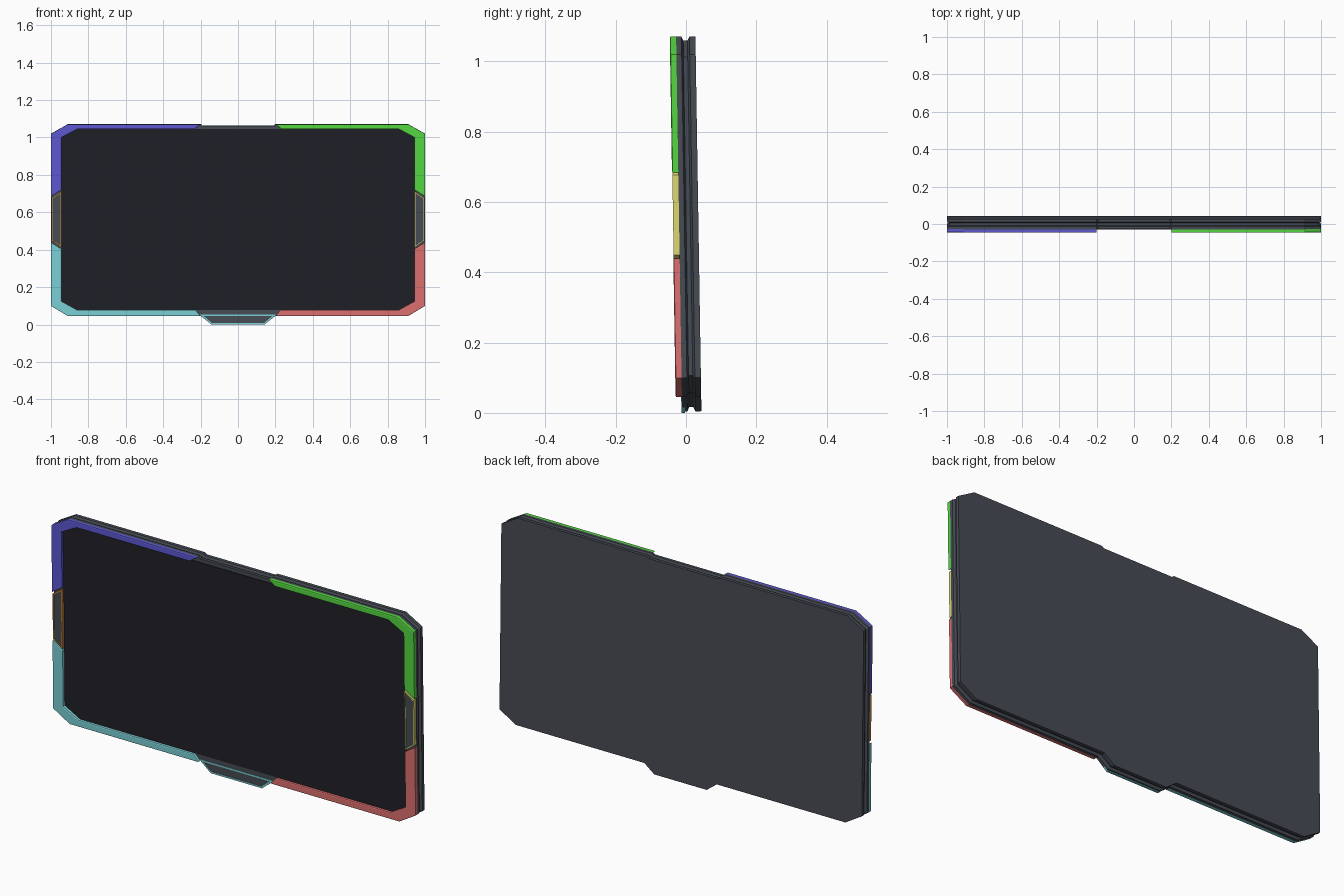
import bpy, bmesh
from mathutils import Matrix, Vector

if "Cube" in bpy.data.objects:
    bpy.data.objects.remove(bpy.data.objects["Cube"])

TILT = Matrix.Rotation(0.016, 3, 'X')   # whole panel leans slightly forward


def material(name, rgb):
    m = bpy.data.materials.new(name)
    m.diffuse_color = (*rgb, 1)
    m.use_nodes = True
    m.node_tree.nodes["Principled BSDF"].inputs["Base Color"].default_value = m.diffuse_color
    return m


def inset(pts, d):
    """Mitred inward offset of a counter-clockwise outline."""
    out = []
    for i, p in enumerate(pts):
        p = Vector(p)
        a = (p - Vector(pts[i - 1])).normalized()
        b = (Vector(pts[(i + 1) % len(pts)]) - p).normalized()
        na, nb = Vector((-a.y, a.x)), Vector((-b.y, b.x))
        out.append(p + (na + nb) * d / (1 + na.dot(nb)))
    return out


def loft(name, pts, rings, mat, hollow=False):
    """Stack (inset, y) rings of an x-z outline; hollow closes it into a frame."""
    n = len(pts)
    area = sum(pts[i - 1][0] * pts[i][1] - pts[i][0] * pts[i - 1][1] for i in range(n))
    if area < 0:
        pts = pts[::-1]
    bm = bmesh.new()
    loops = [[bm.verts.new(TILT @ Vector((p[0], y, p[1]))) for p in inset(pts, d)]
             for d, y in rings]
    pairs = list(zip(loops, loops[1:]))
    if hollow:
        pairs.append((loops[-1], loops[0]))
    else:
        bm.faces.new(loops[0])
        bm.faces.new(loops[-1])
    for a, b in pairs:
        for i in range(n):
            j = (i + 1) % n
            bm.faces.new((a[i], a[j], b[j], b[i]))
    bmesh.ops.recalc_face_normals(bm, faces=bm.faces)
    mesh = bpy.data.meshes.new(name)
    bm.to_mesh(mesh)
    bm.free()
    mesh.materials.append(mat)
    ob = bpy.data.objects.new(name, mesh)
    bpy.context.collection.objects.link(ob)
    return ob


def symmetric(half):
    return half + [(-x, z) for x, z in reversed(half)]


grey = material("casing_grey", (0.062, 0.07, 0.088))
dark = material("screen_dark", (0.014, 0.014, 0.021))
violet = material("violet", (0.11, 0.10, 0.65))
green = material("green", (0.09, 0.68, 0.053))
red = material("red", (0.73, 0.16, 0.16))
teal = material("teal", (0.20, 0.64, 0.68))
yellow = material("yellow", (0.73, 0.68, 0.16))
orange = material("orange", (0.70, 0.30, 0.045))

# Casing: chamfered plate with bottom tab, top dip and a groove round the edge
casing = symmetric([(0.19, 1.063), (0.2, 1.071), (0.91, 1.071), (1, 1.02),
                    (1, 0.10), (0.91, 0.046), (0.2, 0.046), (0.145, 0.004)])
loft("casing", casing, [(0, -0.011), (0, 0.004), (0.012, 0.009), (0.012, 0.021),
                        (0, 0.027), (0, 0.044)], grey)

# Screen
screen = symmetric([(0.86, 1.045), (0.945, 1.0), (0.945, 0.125), (0.86, 0.078)])
loft("screen", screen, [(0, -0.008), (0, -0.014)], dark)

# Four coloured corner rims
top_rim = [(1, 0.685), (1, 1.02), (0.91, 1.071), (0.2, 1.071),
           (0.235, 1.045), (0.86, 1.045), (0.945, 1.0), (0.945, 0.72)]
low_rim = [(1, 0.44), (1, 0.10), (0.91, 0.046), (0.2, 0.046),
           (0.228, 0.078), (0.86, 0.078), (0.945, 0.125), (0.945, 0.405)]
for name, pts, s, mat in (("rim_upper_left", top_rim, -1, violet),
                          ("rim_upper_right", top_rim, 1, green),
                          ("rim_lower_left", low_rim, -1, teal),
                          ("rim_lower_right", low_rim, 1, red)):
    loft(name, [(s * x, z) for x, z in pts],
         [(0, -0.011), (0, -0.027), (0.003, -0.029)], mat)

# Side inserts: grey plate in a thin coloured frame
side = [(0.997, 0.45), (0.997, 0.677), (0.945, 0.712), (0.945, 0.413)]
for name, s, mat in (("left", -1, orange), ("right", 1, yellow)):
    pts = [(s * x, z) for x, z in side]
    loft("side_frame_" + name, pts, [(0, -0.011), (0, -0.028), (0.005, -0.028),
                                     (0.005, -0.011)], mat, hollow=True)
    loft("side_plate_" + name, pts, [(0.004, -0.010), (0.004, -0.025)], grey)

# Bottom tab trim
tab = symmetric([(0.205, 0.054), (0.142, 0.0)])
loft("tab_trim", tab, [(0, -0.003), (0, -0.013), (0.008, -0.013), (0.008, -0.003)],
     teal, hollow=True)
